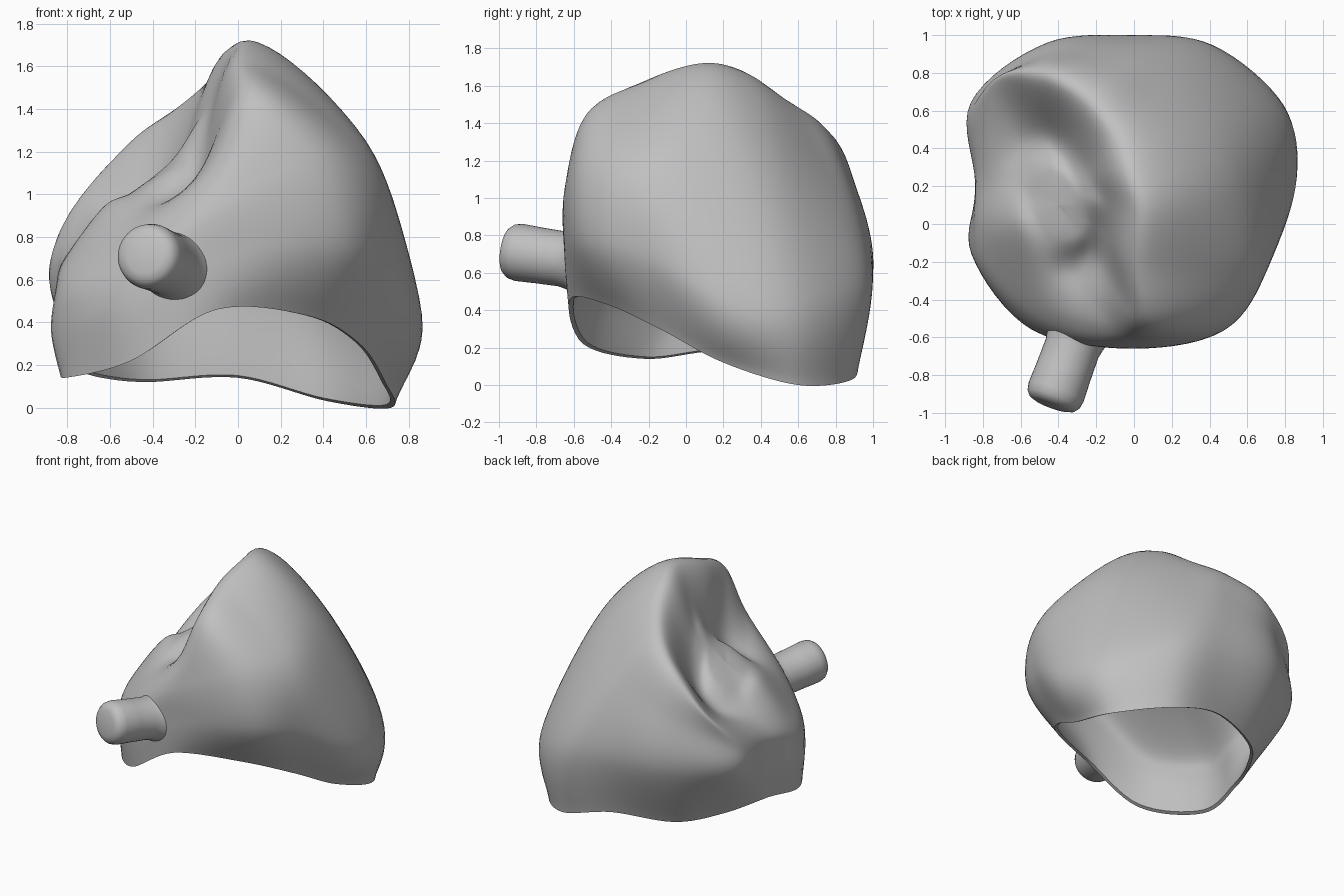
import bpy
import bmesh
import math
from mathutils import Vector

cube = bpy.data.objects.get("Cube")
if cube:
    bpy.data.objects.remove(cube, do_unlink=True)

# One plain grey for every part
grey = bpy.data.materials.new("plain grey")
grey.use_nodes = True
grey_colour = (0.53, 0.53, 0.53, 1)
grey.diffuse_color = grey_colour
shader = next(n for n in grey.node_tree.nodes if n.type == "BSDF_PRINCIPLED")
shader.inputs["Base Color"].default_value = grey_colour


def spline(a, b, c, d, t):
    """Smooth point between b and c."""
    return b + (c - a) * (t / 2) + (a * 2 - b * 5 + c * 4 - d) * (t * t / 2) \
        + (b * 3 - a - c * 3 + d) * (t ** 3 / 2)


def smooth_closed(points, steps):
    n = len(points)
    return [spline(points[i - 1], points[i], points[(i + 1) % n], points[(i + 2) % n], s / steps)
            for i in range(n) for s in range(steps)]


def smooth_rows(rows, steps):
    """Fill in rows between the given rings, following a smooth curve."""
    last = len(rows) - 1
    result = []
    for i in range(last):
        near = [rows[max(i - 1, 0)], rows[i], rows[i + 1], rows[min(i + 2, last)]]
        for s in range(steps):
            result.append([spline(*four, s / steps) for four in zip(*near)])
    return result + [rows[last]]


def skin(name, rows, sharp_angle):
    """Bridge consecutive rings into one closed, smooth object."""
    bm = bmesh.new()
    rings = [[bm.verts.new(p) for p in row] for row in rows]
    for low, high in zip(rings, rings[1:]):
        for i in range(len(low)):
            bm.faces.new((low[i - 1], low[i], high[i], high[i - 1]))
    bmesh.ops.remove_doubles(bm, verts=bm.verts, dist=0.0005)
    bmesh.ops.recalc_face_normals(bm, faces=bm.faces)
    mesh = bpy.data.meshes.new(name)
    bm.to_mesh(mesh)
    bm.free()
    mesh.materials.append(grey)
    obj = bpy.data.objects.new(name, mesh)
    bpy.context.collection.objects.link(obj)
    bpy.ops.object.select_all(action="DESELECT")
    obj.select_set(True)
    bpy.context.view_layer.objects.active = obj
    bpy.ops.object.shade_smooth_by_angle(angle=math.radians(sharp_angle))


def ring(*points):
    return [Vector(p) for p in points]


def toward(points, centre, amount):
    return [p.lerp(centre, amount) for p in points]


# Guide rings of the shell, counterclockwise from +x
rim = ring((.69, .2, .12), (.72, .6, 0), (.42, .89, .03), (0, .89, .14),
           (-.42, .74, .12), (-.64, .47, .14), (-.79, .15, .18), (-.81, -.22, .14),
           (-.5, -.55, .22), (-.1, -.62, .46), (.33, -.42, .43), (.57, -.14, .3))
belly = ring((.86, .24, .45), (.78, .62, .44), (.4, .94, .55), (0, 1, .62),
             (-.46, .95, .6), (-.84, .64, .54), (-.83, .2, .4), (-.86, -.16, .36),
             (-.54, -.56, .48), (0, -.65, .72), (.49, -.54, .76), (.72, -.2, .7))
shoulder = ring((.56, .15, 1.28), (.43, .46, 1.25), (.14, .73, 1.18), (-.09, .87, 1.11),
                (-.48, .9, .98), (-.85, .63, .76), (-.84, .22, .6), (-.83, -.19, .55),
                (-.52, -.53, .67), (-.1, -.65, .95), (.36, -.58, 1.18), (.59, -.25, 1.22))
crest = ring((.06, .08, 1.72), (-.02, .3, 1.68), (-.12, .5, 1.54), (-.28, .68, 1.41),
             (-.5, .78, 1.25), (-.74, .72, .97), (-.81, .25, .72), (-.78, -.09, .71),
             (-.5, -.43, .81), (-.14, -.54, 1.11), (.02, -.5, 1.46), (.03, -.21, 1.63))

# Hollowed slope inside the crest, with a low mound in its middle
basin = ring((-.17, .1, 1.36), (-.22, .2, 1.29), (-.28, .31, 1.17), (-.37, .42, 1.05),
             (-.48, .47, .96), (-.6, .42, .87), (-.66, .24, .85), (-.63, 0, .94),
             (-.48, -.22, .94), (-.31, -.26, .98), (-.19, -.2, 1.08), (-.16, -.05, 1.25))
mound = Vector((-.4, .1, 1.08))
mound_top = toward(basin, mound, 0.5)
for point in mound_top:
    tilted = mound.z + 0.75 * (point.x - mound.x)
    point.z = point.z * 0.35 + tilted * 0.65

# Shell: outer skin, thin rim and open cavity below
core = Vector((-.05, .18, .5))
outer = [rim, belly, shoulder, crest, basin, mound_top, [mound] * len(rim)]
roof = core + Vector((0, 0, .45))
cavity = [toward(rim, core, 0.03), toward(belly, core, 0.12),
          toward(shoulder, core, 0.2), toward(shoulder, roof, 0.6), [roof] * len(rim)]
outer_rows = smooth_rows([smooth_closed(r, 8) for r in outer], 10)
cavity_rows = smooth_rows([smooth_closed(r, 8) for r in cavity], 8)
skin("hollow_shell", cavity_rows[::-1] + outer_rows, 50)

# Round peg with softened tip and flared root
tip = Vector((-.44, -.965, .72))
axis = (Vector((-.27, -.5, .65)) - tip).normalized()
side = axis.cross(Vector((0, 0, 1))).normalized()
up = side.cross(axis)
profile = [(0, 0), (.09, .003), (.125, .015), (.146, .04), (.154, .08),
           (.15, .2), (.148, .33), (.158, .38), (.18, .435), (0, .435)]
peg_rows = []
for radius, along in profile:
    peg_rows.append([tip + axis * along + (side * math.cos(a) + up * math.sin(a)) * radius
                     for a in (math.tau * i / 40 for i in range(40))])
skin("round_peg", peg_rows, 60)
